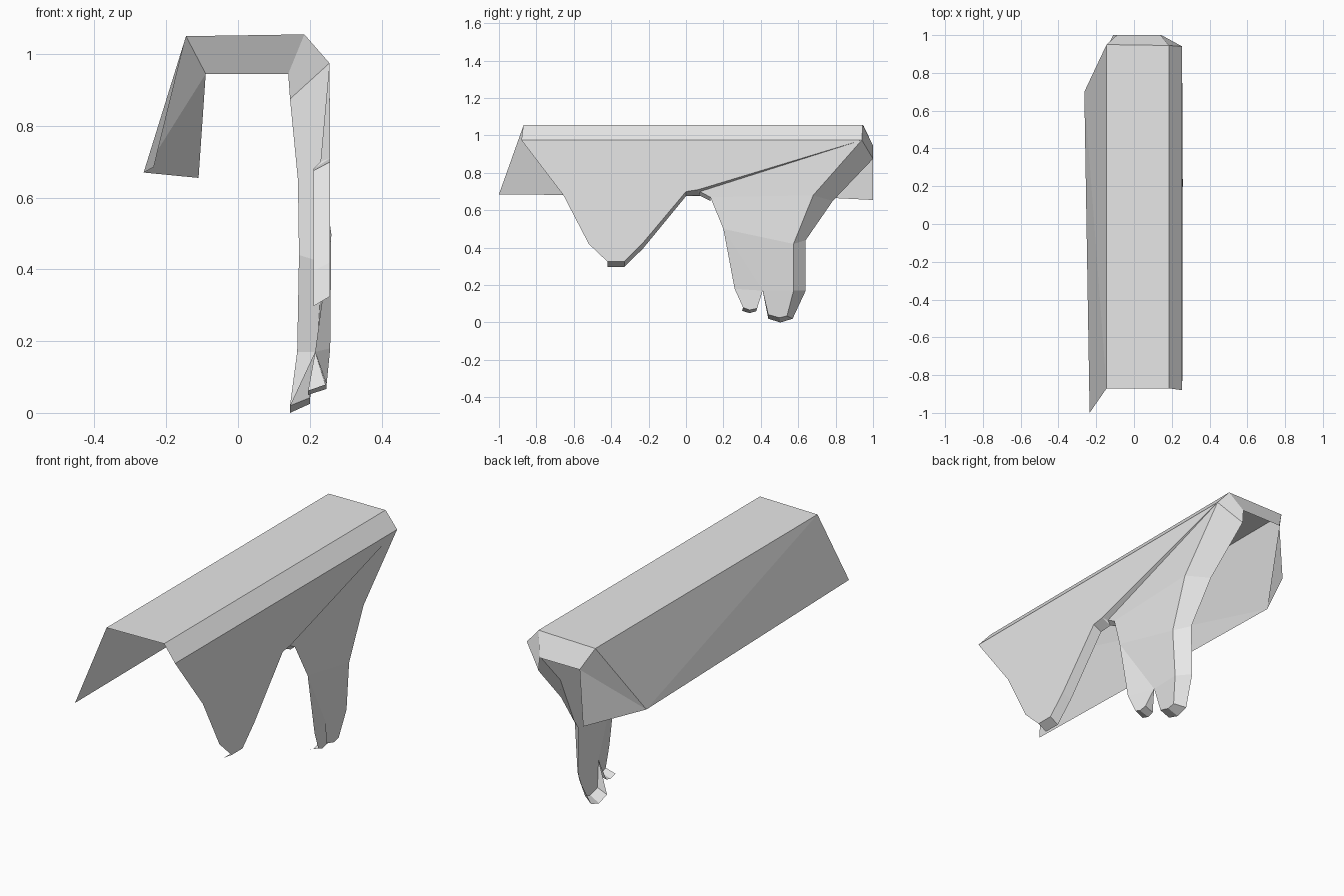
import bpy
import bmesh

default_cube = bpy.data.objects.get("Cube")
if default_cube:
    bpy.data.objects.remove(default_cube, do_unlink=True)

grey = bpy.data.materials.new("light grey")
grey.use_nodes = True
grey.diffuse_color = (0.8, 0.8, 0.8, 1)
grey.node_tree.nodes["Principled BSDF"].inputs["Base Color"].default_value = (0.8, 0.8, 0.8, 1)


def build_sheet(name, faces):
    """Make one flat-shaded object from a list of point loops."""
    bm = bmesh.new()
    for loop in faces:
        bm.faces.new([bm.verts.new(point) for point in loop])
    bmesh.ops.remove_doubles(bm, verts=bm.verts, dist=0.0005)
    mesh = bpy.data.meshes.new(name)
    bm.to_mesh(mesh)
    bm.free()
    mesh.materials.append(grey)
    sheet = bpy.data.objects.new(name, mesh)
    bpy.context.collection.objects.link(sheet)
    return sheet


def rim(outer, inner):
    """Quads joining an outer edge to the matching inner edge."""
    return [(outer[i], inner[i], inner[i + 1], outer[i + 1])
            for i in range(len(outer) - 1)]


# Shared corners of the cover
top_front_left = (-0.145, -0.87, 1.05)
top_front_right = (0.185, -0.87, 1.055)
top_back_right = (0.185, 0.945, 1.055)
top_back_left = (-0.145, 0.95, 1.05)
shoulder_front = (0.255, -0.88, 0.975)
shoulder_back = (0.255, 0.94, 0.975)
lip_left = (-0.09, 1, 0.945)
lip_right = (0.14, 1, 0.945)
lip_corner = (0.145, 1, 0.875)
flap_front = (-0.235, -1, 0.685)
flap_back = (-0.263, 0.7, 0.67)
flap_corner = (-0.11, 1, 0.655)

# Flat top, sloping shoulder and back lip
build_sheet("top_cover", [
    (top_front_left, top_front_right, top_back_right, top_back_left),
    (top_front_right, shoulder_front, shoulder_back, top_back_right),
    (top_back_left, top_back_right, lip_right, lip_left),
    (top_back_right, shoulder_back, lip_corner, lip_right),
])

# Hanging flap on the plain side, folded around the back corner
build_sheet("side_flap", [
    (top_front_left, flap_back, flap_front),
    (top_front_left, top_back_left, flap_back),
    (top_back_left, lip_left, flap_back),
    (lip_left, flap_corner, flap_back),
])

# Front drip: a flat panel with a turned-in rim
x_out, x_in = 0.257, 0.21
left_edge = [(x_out, -0.655, 0.68), (x_out, -0.52, 0.42)]
front_outer = [(x_out, y, z) for y, z in
               [(-0.42, 0.325), (-0.33, 0.325), (-0.235, 0.42), (0, 0.7), (0.065, 0.71)]]
front_inner = [(x_in, y, z) for y, z in
               [(-0.42, 0.297), (-0.33, 0.297), (-0.23, 0.395), (0, 0.675), (0.07, 0.68)]]
build_sheet("front_drip", [[shoulder_front] + left_edge + front_outer + [shoulder_back]]
            + rim(front_outer, front_inner))

# Back drip: the outer edge runs from the slit down past two tips and up again
slit = (0.23, 0.075, 0.7)
notch = (0.235, 0.13, 0.67)
waist = (0.26, 0.2, 0.5)
ankle = (0.257, 0.26, 0.18)
fork = (0.215, 0.41, 0.17)
small_tip = [(0.247, 0.305, 0.08), (0.247, 0.34, 0.067), (0.245, 0.38, 0.075)]
large_tip = [(0.2, 0.44, 0.042), (0.2, 0.5, 0.025), (0.2, 0.54, 0.035)]
small_inner = [(0.195, 0.3, 0.062), (0.195, 0.34, 0.05), (0.195, 0.375, 0.06)]
large_inner = [(0.145, 0.44, 0.02), (0.145, 0.505, 0), (0.145, 0.57, 0.02)]
back_outer = [large_tip[-1], (0.22, 0.575, 0.17), (0.235, 0.575, 0.42),
              (0.245, 0.68, 0.68), shoulder_back]
back_inner = [large_inner[-1], (0.165, 0.64, 0.17), (0.17, 0.64, 0.44),
              (0.167, 0.785, 0.65), lip_corner]
calf, knee, hip = back_outer[1:4]
build_sheet("back_drip", [
    (shoulder_back, slit, notch, hip),
    (notch, waist, knee, hip),
    (waist, ankle, fork),
    (waist, fork, calf, knee),
    [ankle] + small_tip + [fork],
    [fork] + large_tip + [calf],
    (small_tip[-1], small_inner[-1], fork),
    (large_tip[0], fork, large_inner[0]),
    # Narrow step where this drip tucks behind the front one
    (front_outer[-1], front_inner[-1], slit),
    (front_outer[-1], slit, shoulder_back),
    (slit, front_inner[-1], (x_in, 0.13, 0.65), notch),
] + rim(small_tip, small_inner) + rim(large_tip, large_inner)
  + rim(back_outer, back_inner))
